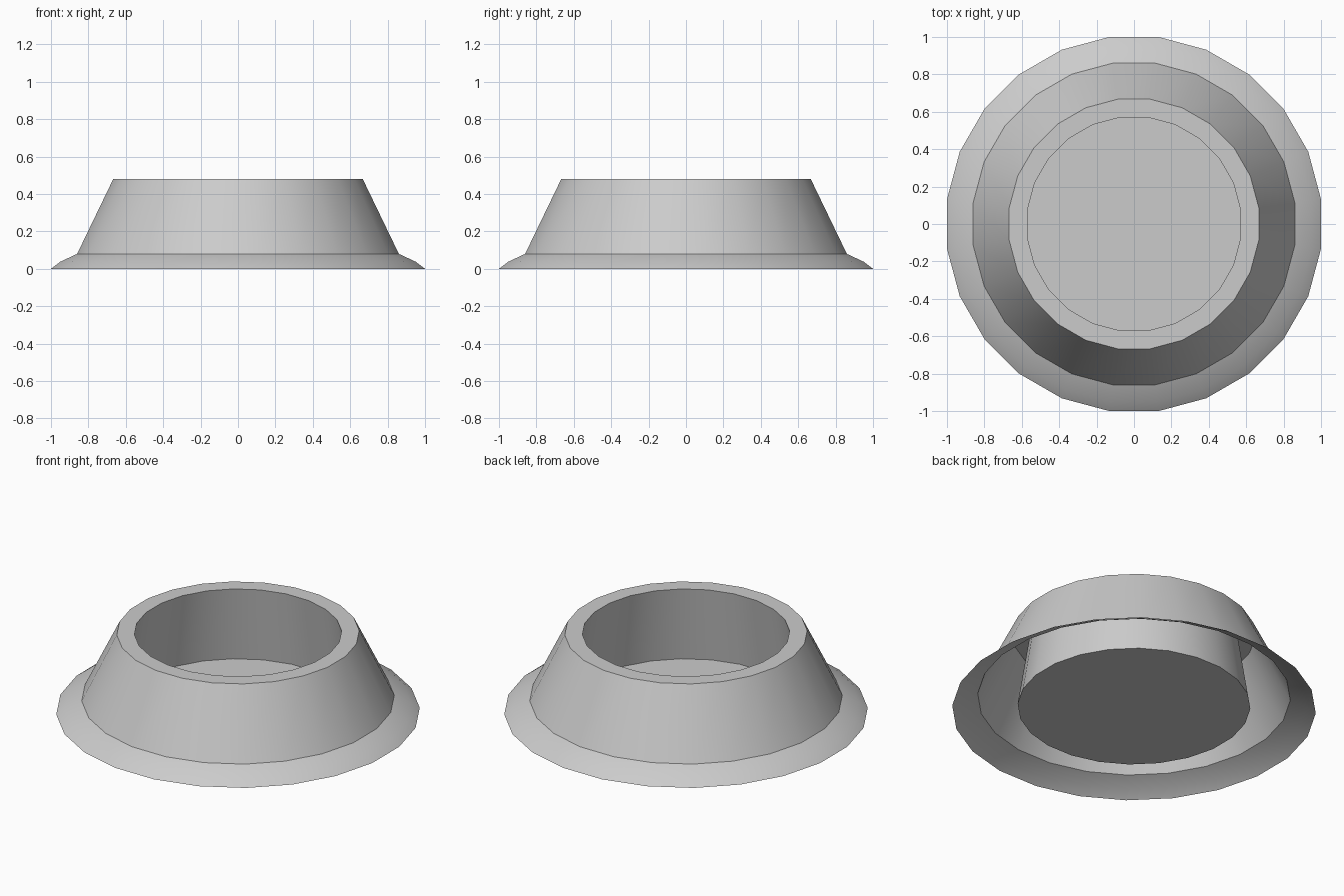
import bpy, bmesh, math

if "Cube" in bpy.data.objects:
    bpy.data.objects.remove(bpy.data.objects["Cube"])

SIDES = 24
HALF = math.pi / SIDES


def lathe(name, profile, cap_last=False):
    """Turn a (half width across flats, z) profile into a faceted round sheet."""
    bm = bmesh.new()
    rings = []
    for w, z in profile:
        r = w / math.cos(HALF)
        rings.append([bm.verts.new((r * math.cos((2 * i + 1) * HALF),
                                    r * math.sin((2 * i + 1) * HALF), z))
                      for i in range(SIDES)])
    for a, b in zip(rings, rings[1:]):
        for i in range(SIDES):
            j = (i + 1) % SIDES
            bm.faces.new((a[i], a[j], b[j], b[i]))
    if cap_last:
        bm.faces.new(rings[-1])
    mesh = bpy.data.meshes.new(name)
    bm.to_mesh(mesh)
    bm.free()
    obj = bpy.data.objects.new(name, mesh)
    bpy.context.collection.objects.link(obj)
    bpy.ops.object.select_all(action='DESELECT')
    obj.select_set(True)
    bpy.context.view_layer.objects.active = obj
    bpy.ops.object.shade_smooth_by_angle(angle=math.radians(30))
    return obj


# Hollow skirt, open underneath: flared brim, sloping wall, flat top lip
lathe("flared_skirt", [(1.0, 0), (0.95, 0.038), (0.86, 0.08),
                       (0.667, 0.48), (0.57, 0.48)])

# Thin undercut well hanging from the lip, closed by a floor
lathe("inner_well", [(0.57, 0.48), (0.64, 0.02)], cap_last=True)
